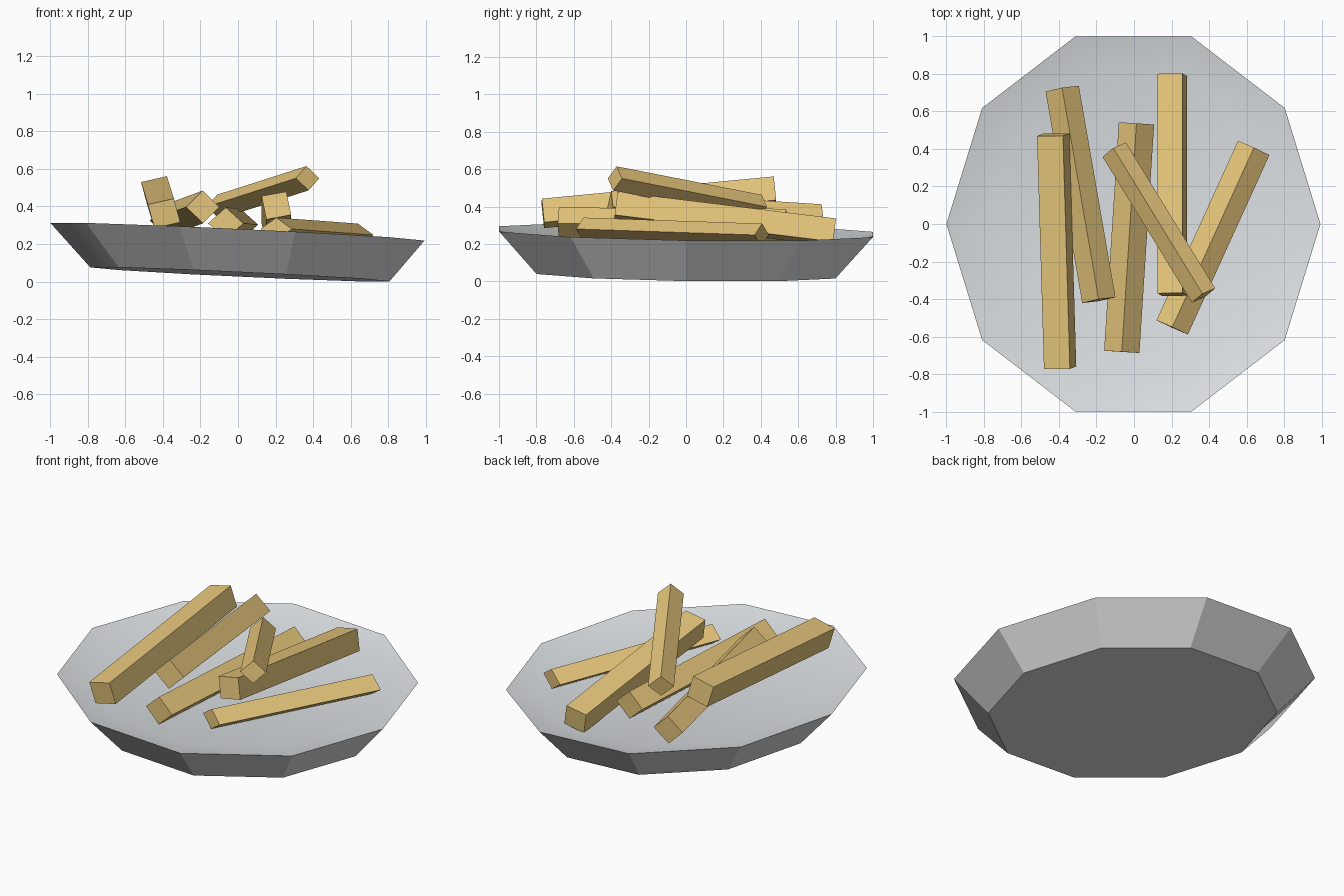
import bpy, bmesh, math
from mathutils import Vector

if "Cube" in bpy.data.objects:
    bpy.data.objects.remove(bpy.data.objects["Cube"])


def material(name, rgb):
    m = bpy.data.materials.new(name)
    m.diffuse_color = (*rgb, 1)
    m.use_nodes = True
    m.node_tree.nodes["Principled BSDF"].inputs["Base Color"].default_value = m.diffuse_color
    return m


grey = material("plate grey", (0.73, 0.73, 0.73))
pale = material("plate top grey", (0.73, 0.76, 0.78))
gold = material("potato gold", (0.87, 0.62, 0.22))


def finish(name, bm, mats):
    bmesh.ops.recalc_face_normals(bm, faces=bm.faces)
    bm.normal_update()
    me = bpy.data.meshes.new(name)
    for m in mats:
        me.materials.append(m)
    # the shallow dish on top is paler than the body
    for f in bm.faces:
        f.material_index = 1 if len(mats) > 1 and f.normal.z > 0.9 else 0
    bm.to_mesh(me)
    bm.free()
    ob = bpy.data.objects.new(name, me)
    bpy.context.collection.objects.link(ob)
    return ob


# plate: ten-sided flared dish, slightly tilted, with a shallow smooth hollow
def plate():
    bm = bmesh.new()
    rings = []
    for scale, z, cx in ((0.8, 0.039, 0.01), (1.0, 0.265, -0.003), (0.8, 0.212, -0.003)):
        ring = []
        for i in range(10):
            a = math.tau * i / 10
            x, y = cx + 0.995 * scale * math.cos(a), 1.05 * scale * math.sin(a)
            ring.append(bm.verts.new((x, y, z - 0.047 * x - 0.015 * y)))
        rings.append(ring)
    bm.faces.new(rings[0])
    bm.faces.new(rings[-1])
    for low, high in zip(rings, rings[1:]):
        for i in range(10):
            j = (i + 1) % 10
            bm.faces.new((low[i], low[j], high[j], high[i]))
    ob = finish("plate", bm, [grey, pale])
    bpy.context.view_layer.objects.active = ob
    ob.select_set(True)
    bpy.ops.object.shade_smooth_by_angle(angle=math.radians(25))
    ob.select_set(False)


# fry: square bar between two end centres, rolled about its axis, then flattened
def fry(name, p0, p1, size, roll, flat=1.0):
    p0, p1 = Vector(p0), Vector(p1)
    d = (p1 - p0).normalized()
    side = d.cross(Vector((0, 0, 1))).normalized()
    up = side.cross(d)
    c, s = math.cos(math.radians(roll)), math.sin(math.radians(roll))
    u = (side * c + up * s * flat) * size / 2
    v = (up * c * flat - side * s) * size / 2
    bm = bmesh.new()
    ends = [[bm.verts.new(p + u * a + v * b) for a, b in ((-1, -1), (1, -1), (1, 1), (-1, 1))]
            for p in (p0, p1)]
    for e in ends:
        bm.faces.new(e)
    for i in range(4):
        j = (i + 1) % 4
        bm.faces.new((ends[0][i], ends[0][j], ends[1][j], ends[1][i]))
    finish(name, bm, [gold])


plate()
fry("fry_left", (-0.393, -0.765, 0.363), (-0.43, 0.475, 0.482), 0.142, 14, 0.92)
fry("fry_left_inner", (-0.187, -0.405, 0.397), (-0.382, 0.72, 0.325), 0.127, 45, 0.97)
fry("fry_middle", (-0.065, -0.68, 0.31), (0.013, 0.535, 0.303), 0.133, 45, 0.9)
fry("fry_long", (0.204, -0.375, 0.405), (0.204, 0.793, 0.262), 0.134, 11, 0.95)
fry("fry_right", (0.203, -0.55, 0.28), (0.637, 0.405, 0.248), 0.13, 45, 0.66)
fry("fry_top", (0.37, -0.38, 0.55), (-0.105, 0.395, 0.398), 0.103, 45, 0.9)
